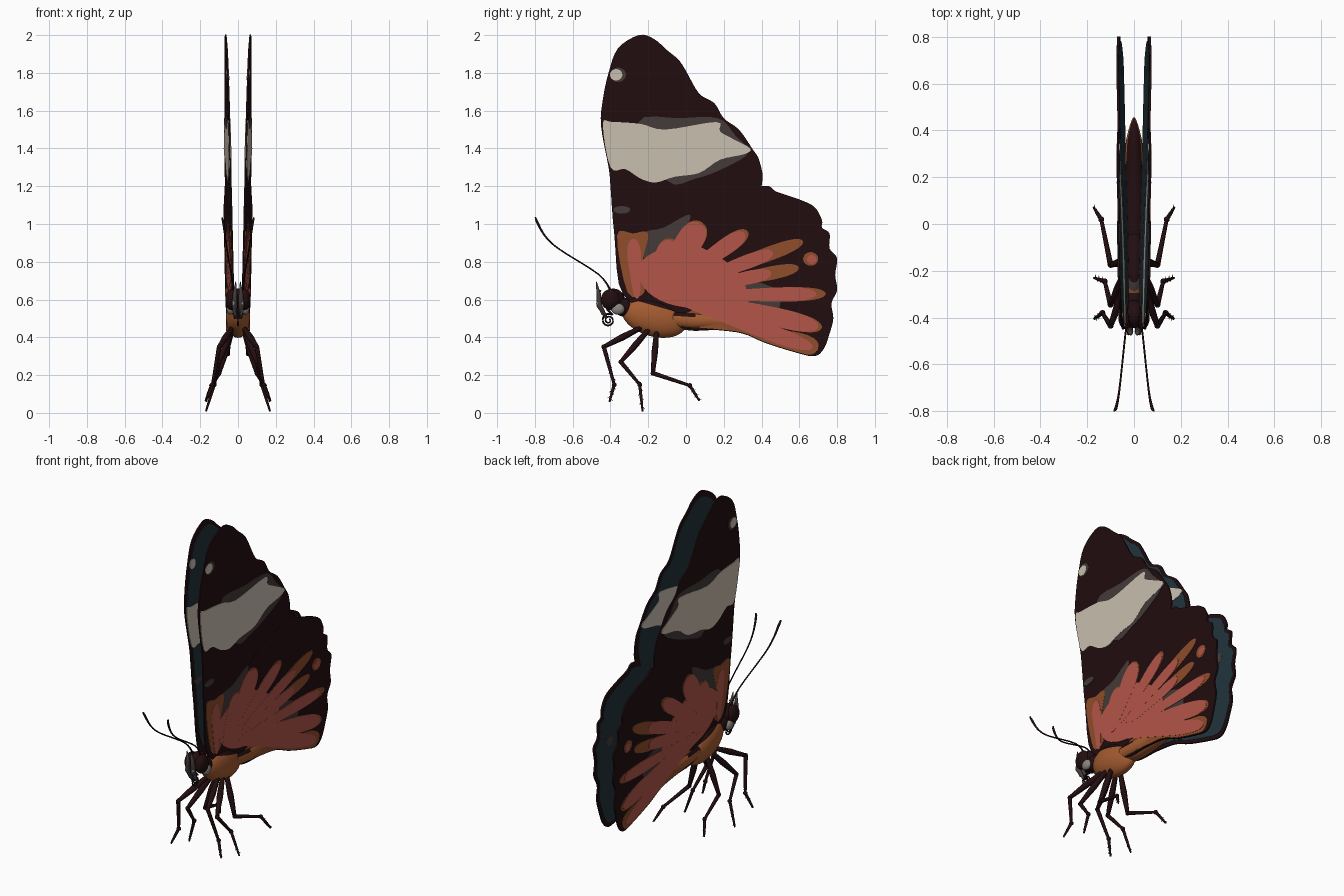
import bpy, bmesh, math
from mathutils import Vector, Matrix

cube = bpy.data.objects.get("Cube")
if cube:
    bpy.data.objects.remove(cube, do_unlink=True)


def material(name, r, g, b):
    m = bpy.data.materials.new(name)
    m.use_nodes = True
    m.diffuse_color = (r, g, b, 1)
    m.node_tree.nodes["Principled BSDF"].inputs["Base Color"].default_value = (r, g, b, 1)
    return m


BLACK = material("brown_black", .016, .004, .005)
CREAM = material("cream", .6, .53, .44)
SALMON = material("salmon", .46, .093, .067)
RUST = material("rust_brown", .28, .075, .024)
ORANGE = material("body_orange", .37, .105, .03)
GREY = material("warm_grey", .06, .043, .043)
TEAL = material("dark_teal", .015, .032, .044)
PALE = material("pale_grey", .25, .23, .21)


def finish(name, bm, mats, smooth=True):
    bmesh.ops.recalc_face_normals(bm, faces=bm.faces[:])
    me = bpy.data.meshes.new(name)
    bm.to_mesh(me)
    bm.free()
    for m in mats:
        me.materials.append(m)
    if smooth:
        me.shade_smooth()
    ob = bpy.data.objects.new(name, me)
    bpy.context.collection.objects.link(ob)
    return ob


def smooth_path(pts, closed, steps=4):
    """Catmull-Rom curve through the points."""
    pts = [Vector(p) for p in pts]
    n = len(pts)
    get = (lambda i: pts[i % n]) if closed else (lambda i: pts[max(0, min(n - 1, i))])
    out = []
    for i in range(n if closed else n - 1):
        a, b, c, d = (get(i + k) for k in (-1, 0, 1, 2))
        for s in range(steps):
            t = s / steps
            out.append(b + (c - a) * t / 2 + (a * 2 - b * 5 + c * 4 - d) * t * t / 2
                       + (b * 3 - a - c * 3 + d) * t ** 3 / 2)
    return out if closed else out + [pts[-1]]


def tube(name, pts, radii, mats, sides=10, rule=None):
    """Round sweep along a path; radii are spread evenly over its points."""
    bm = bmesh.new()
    rings = []
    n = len(pts)
    pts = [Vector(p) for p in pts]
    for i, p in enumerate(pts):
        tan = pts[min(i + 1, n - 1)] - pts[max(i - 1, 0)]
        q = tan.to_track_quat('Z', 'X')
        u = i / (n - 1) * (len(radii) - 1)
        k = min(int(u), len(radii) - 2)
        r = radii[k] + (radii[k + 1] - radii[k]) * (u - k)
        rings.append([bm.verts.new(p + q @ Vector((r * math.cos(a), r * math.sin(a), 0)))
                      for a in (math.tau * j / sides for j in range(sides))])
    for a, b in zip(rings, rings[1:]):
        for j in range(sides):
            k = (j + 1) % sides
            bm.faces.new((a[j], a[k], b[k], b[j]))
    bm.faces.new(rings[0])
    bm.faces.new(rings[-1])
    if rule:
        bm.normal_update()
        for f in bm.faces:
            f.material_index = rule(f.calc_center_median())
    return finish(name, bm, mats)


def ellipsoid(name, centre, size, mats, tilt=0, rule=None):
    bm = bmesh.new()
    mat = (Matrix.Translation(centre) @ Matrix.Rotation(tilt, 4, 'X')
           @ Matrix.Diagonal((*size, 1)))
    bmesh.ops.create_uvsphere(bm, u_segments=32, v_segments=24, radius=1, matrix=mat)
    if rule:
        for f in bm.faces:
            f.material_index = rule(f.calc_center_median())
    return finish(name, bm, mats)


def panel(name, pts, mat, side, low, high, curved=True):
    """Flat shape in (y, z) laid on the leaning wing plane, low to high across it."""
    if curved:
        pts = smooth_path(pts, True)
    bm = bmesh.new()
    f = bm.faces.new([bm.verts.new((side * (.028 + .026 * (z - .65) + .032 * (y + .3) + low), y, z))
                      for y, z in pts])
    ext = bmesh.ops.extrude_face_region(bm, geom=[f])["geom"]
    bmesh.ops.translate(bm, vec=(side * (high - low), 0, 0),
                        verts=[v for v in ext if isinstance(v, bmesh.types.BMVert)])
    bmesh.ops.triangulate(bm, faces=bm.faces[:])
    return finish(name, bm, [mat], smooth=False)


def ray(y0, z0, y1, z1, w, extra=0):
    """Club-shaped wing streak, narrow at the root."""
    a, b = Vector((y0, z0)), Vector((y1, z1))
    d = (b - a).normalized()
    b = b + d * extra
    side = Vector((-d.y, d.x)) * w
    shape = ((0, .4), (.4, .8), (.75, 1), (.94, .7))
    return ([a.lerp(b, t) + side * k for t, k in shape] + [b]
            + [a.lerp(b, t) - side * k for t, k in reversed(shape)])


def oval(y, z, ry, rz):
    return [(y + ry * math.cos(a), z + rz * math.sin(a))
            for a in (math.tau * k / 10 for k in range(10))]


def shrink(pts, k):
    c = sum((Vector(p) for p in pts), Vector((0, 0))) / len(pts)
    return [c + (Vector(p) - c) * k for p in pts]


# Wing shapes
FOREWING = [(-.33, .62), (-.38, .95), (-.4, 1.2), (-.41, 1.3), (-.45, 1.52), (-.44, 1.66), (-.41, 1.8),
            (-.36, 1.93), (-.25, 2), (-.17, 1.98), (-.1, 1.92), (-.04, 1.87), (0, 1.81), (.07, 1.69),
            (.15, 1.64), (.2, 1.56), (.28, 1.5), (.35, 1.4), (.39, 1.33), (.4, 1.2), (.3, 1), (-.1, .6)]
HINDWING = [(-.28, .62), (-.1, .9), (.1, 1.1), (.4, 1.2), (.48, 1.17), (.6, 1.13), (.68, 1.09),
            (.72, 1.02), (.72, .98), (.76, .95), (.76, .87), (.8, .82), (.79, .73), (.8, .65),
            (.77, .58), (.78, .5), (.76, .42), (.73, .34), (.68, .3), (.58, .32), (.42, .37),
            (.3, .42), (.15, .44), (-.05, .46)]
BAND = [(-.44, 1.53), (-.39, 1.54), (-.24, 1.53), (-.11, 1.5), (.16, 1.54), (.18, 1.49), (.25, 1.45),
        (.34, 1.4), (.31, 1.37), (.18, 1.34), (.07, 1.27), (-.06, 1.25), (-.16, 1.22), (-.24, 1.24),
        (-.32, 1.29), (-.4, 1.3)]
BAND_SHADE = [(-.25, 1.54), (-.03, 1.56), (.17, 1.56), (.26, 1.47), (.33, 1.38), (.21, 1.3),
              (.05, 1.24), (-.1, 1.23)]
FLUSH = [(-.25, .78), (-.15, .86), (0, .9), (.15, .84), (.28, .74), (.33, .6), (.3, .48),
         (.1, .54), (-.1, .58), (-.22, .66)]
HEM = [(-.05, .47), (.1, .56), (.4, .46), (.62, .42), (.7, .37), (.67, .31), (.58, .325),
       (.42, .375), (.3, .425), (.15, .445)]
FRONT_PATCH = [(-.31, .64), (-.365, .94), (-.28, .95), (-.2, .95), (-.23, .8), (-.22, .64)]
SMOKE = [(-.22, .95), (-.12, .98), (.02, 1.05), (-.02, .94), (-.1, .82), (-.22, .82)]
GAPS = [(.2, .72), (.42, .68), (.5, .62), (.46, .5), (.3, .46)]
RAYS = [(-.26, .62, -.28, .92, .036, .01), (-.18, .66, -.07, .91, .06, 0), (-.14, .68, .08, 1, .07, 0),
        (-.05, .7, .31, .95, .045, .01), (0, .68, .46, .85, .038, .16), (.05, .66, .45, .74, .036, .14),
        (.05, .62, .69, .63, .038, .04), (0, .62, .7, .455, .05, .01), (-.05, .6, .67, .345, .042, .02)]

for side, tag in ((1, "left"), (-1, "right")):
    panel(f"forewing_{tag}", FOREWING, BLACK, side, -.004, .004)
    panel(f"hindwing_{tag}", HINDWING, BLACK, side, -.005, .005)

    # Outer face markings, stacked as thin plates
    def mark(name, pts, mat, layer):
        panel(f"{name}_{tag}", pts, mat, side, .0035, .0055 + .001 * layer)

    mark("band_shade", BAND_SHADE, GREY, 1)
    mark("cream_band", BAND, CREAM, 2)
    mark("tip_spot_shade", oval(-.36, 1.79, .042, .038), GREY, 1)
    mark("tip_spot", oval(-.37, 1.79, .033, .03), CREAM, 2)
    mark("front_spot", oval(-.34, 1.075, .045, .02), GREY, 1)
    mark("smoke_patch", SMOKE, GREY, 1)
    mark("ray_gaps", GAPS, GREY, 1)
    mark("front_patch", FRONT_PATCH, RUST, 2)
    mark("hem", HEM, RUST, 2)
    mark("flush", FLUSH, SALMON, 3)
    mark("rear_spot", oval(.66, .815, .04, .036), RUST, 1)
    mark("rear_spot_core", oval(.665, .812, .025, .024), SALMON, 2)
    for i, (*r, extra) in enumerate(RAYS):
        mark(f"ray_edge_{i}", ray(*r, extra + .01), RUST, 2)
        mark(f"ray_{i}", ray(*r), SALMON, 3.5)

    # Inner face markings
    def inner(name, pts, mat, layer):
        panel(f"inner_{name}_{tag}", pts, mat, side, -.0055 - .001 * layer, -.0035)

    inner("fore_sheen", shrink(FOREWING, .94), TEAL, 1)
    inner("hind_sheen", shrink(HINDWING, .94), TEAL, 1.5)
    inner("band", BAND, CREAM, 2.5)
    inner("tip_spot", oval(-.37, 1.79, .03, .03), CREAM, 2.5)
    inner("front_spot", oval(-.34, 1.075, .04, .02), GREY, 2.5)
    inner("rear_spot", oval(.66, .815, .03, .03), GREY, 2.5)

    # Antenna with a thicker tip
    path = [(.025, -.4, .65), (.036, -.465, .735), (.058, -.67, .866), (.068, -.745, .935),
            (.078, -.788, 1.01), (.085, -.797, 1.035)]
    tube(f"antenna_{tag}", smooth_path([(side * x, y, z) for x, y, z in path], False),
         [.006, .004, .004, .005, .007, .004], [BLACK], 8)

    # Eye, cheek and palp
    ellipsoid(f"eye_{tag}", (side * .035, -.4, .6), (.032, .05, .055), [BLACK])
    ellipsoid(f"cheek_{tag}", (side * .04, -.36, .55), (.02, .035, .03), [PALE])
    tube(f"palp_{tag}", [(side * .014, -.42, .5), (side * .018, -.46, .57), (side * .016, -.462, .63),
                         (side * .012, -.475, .695)], [.008, .015, .013, .002], [GREY], 8)
    tube(f"face_stripe_{tag}", [(side * .018, -.44, .52), (side * .022, -.467, .58),
                                (side * .02, -.452, .65)], [.006, .009, .004], [PALE], 8)

    # Legs: thigh, shin and foot
    legs = {"front": [(.03, -.24, .45), (.1, -.435, .35), (.135, -.38, .15), (.17, -.405, .06)],
            "middle": [(.03, -.19, .45), (.1, -.345, .27), (.125, -.245, .15), (.17, -.23, .008)],
            "hind": [(.03, -.155, .44), (.1, -.175, .21), (.14, .02, .145), (.172, .07, .065)]}
    for part, joints in legs.items():
        j = [Vector((side * x, y, z)) for x, y, z in joints]
        name = f"{part}_leg_{tag}"
        for k, (label, radii) in enumerate((("thigh", [.013, .018, .011]), ("shin", [.012, .01, .008]),
                                            ("foot", [.009, .008, .005]))):
            a, b = j[k], j[k + 1]
            tube(f"{name}_{label}", [a.lerp(b, t / 6) for t in range(7)], radii, [BLACK], 8)
            if k:
                ellipsoid(f"{name}_joint_{k}", a, (.0125, .0125, .0125), [BLACK])
                # Bristles along the shin and foot
                for t in range(1, 6):
                    p = a.lerp(b, t / 6)
                    tip = p + (b - a).normalized() * .012 + Vector((0, .016 if t % 2 else -.016, 0))
                    tube(f"{name}_bristle_{k}_{t}", [p, tip], [.004, .0005], [GREY], 5)

# Body
ellipsoid("thorax", (0, -.17, .505), (.064, .175, .1), [ORANGE, BLACK, GREY], -.28,
          lambda c: 0 if c.z < .575 - .3 * (c.y + .2) else (2 if c.y < -.24 and abs(c.x) < .03 else 1))
tube("abdomen", smooth_path([(0, -.08, .5), (0, .05, .49), (0, .2, .49), (0, .36, .5), (0, .455, .51)], False),
     [.05, .056, .046, .034, .004], [ORANGE, BLACK], 20, lambda c: int(c.z > .515))
ellipsoid("head", (0, -.385, .6), (.05, .06, .058), [BLACK])
ellipsoid("neck", (0, -.33, .56), (.045, .05, .05), [BLACK])

# Coiled tongue
coil = [(0, -.41 + r * math.cos(a), .49 + r * math.sin(a))
        for a, r in ((.3 * i + .9, .036 - .0007 * i) for i in range(44))]
tube("tongue", [(0, -.42, .55)] + coil, [.005, .004], [BLACK], 6)
